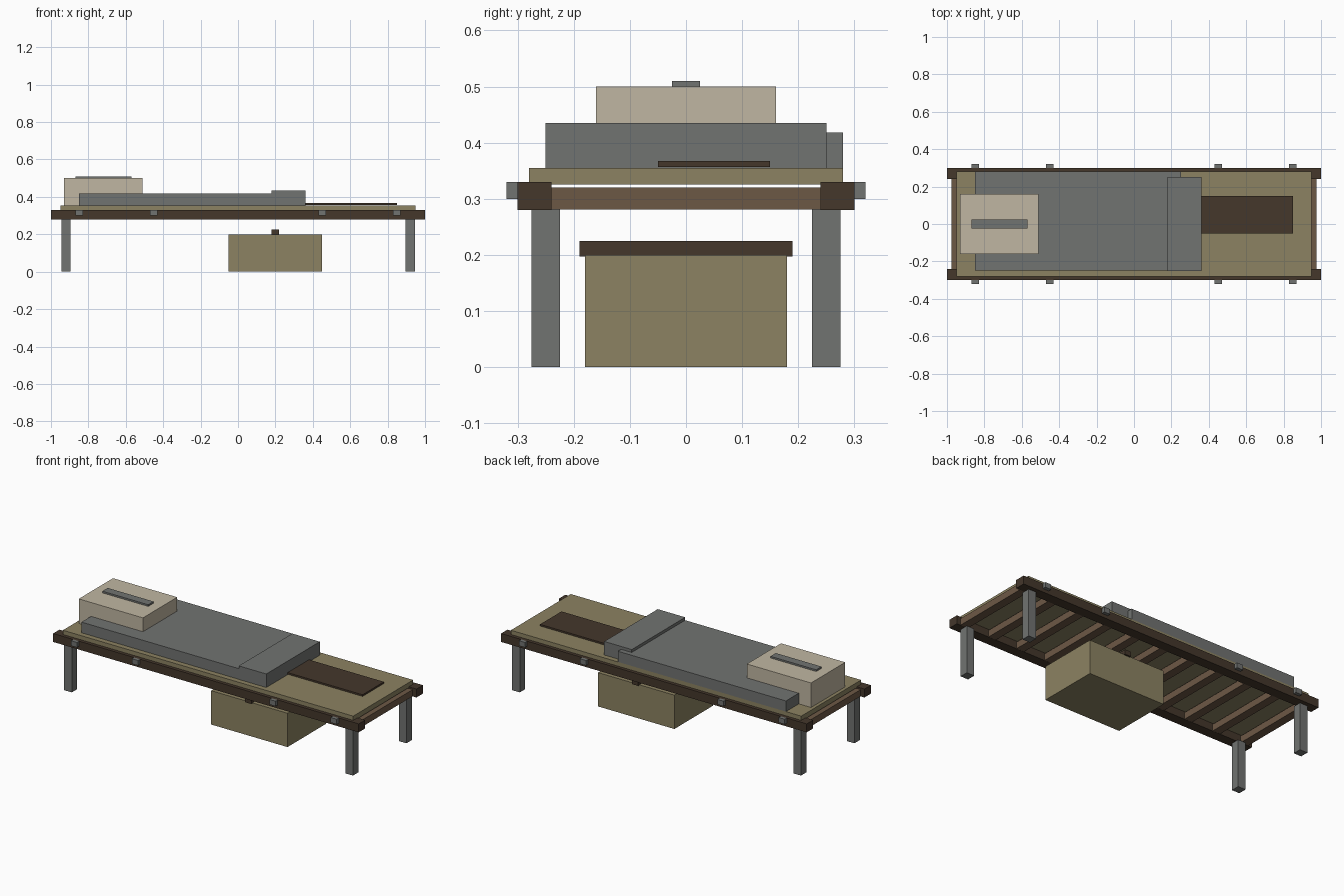
import bpy
import bmesh
from mathutils import Vector

cube = bpy.data.objects.get("Cube")
if cube:
    bpy.data.objects.remove(cube, do_unlink=True)


def material(name, rgb):
    mat = bpy.data.materials.new(name)
    mat.use_nodes = True
    mat.diffuse_color = (*rgb, 1)
    mat.node_tree.nodes["Principled BSDF"].inputs["Base Color"].default_value = (*rgb, 1)
    return mat


grey = material("worn_grey", (0.165, 0.172, 0.165))
khaki = material("khaki", (0.262, 0.224, 0.122))
beige = material("pale_linen", (0.53, 0.47, 0.36))
dark = material("dark_wood", (0.058, 0.038, 0.024))
brown = material("brown_wood", (0.152, 0.098, 0.06))


def box(name, mat, x, y, z):
    """Box given by its (min, max) range on each axis."""
    low, high = (Vector(c) for c in zip(x, y, z))
    centre, size = (low + high) / 2, high - low
    bm = bmesh.new()
    bmesh.ops.create_cube(bm, size=1)
    bmesh.ops.scale(bm, vec=size, verts=bm.verts)
    mesh = bpy.data.meshes.new(name)
    bm.to_mesh(mesh)
    bm.free()
    mesh.materials.append(mat)
    obj = bpy.data.objects.new(name, mesh)
    obj.location = centre
    bpy.context.collection.objects.link(obj)
    return obj


def around(centre, width):
    return (centre - width / 2, centre + width / 2)


# Frame: side rails, legs and bolts on both sides
for side, label in ((-1, "right"), (1, "left")):
    box(f"side_rail_{label}", dark, (-1, 1), around(side * 0.27, 0.06), (0.28, 0.33))
    for x in (-0.92, 0.92):
        box(f"leg_{label}", grey, around(x, 0.05), around(side * 0.25, 0.05), (0, 0.281))
    for x in (-0.85, -0.45, 0.45, 0.85):
        box(f"bolt_{label}", grey, around(x, 0.04), around(side * 0.305, 0.03), (0.30, 0.33))

# Cross slats
for i in range(11):
    box("slat", brown, around(-0.95 + 0.19 * i, 0.05), (-0.299, 0.299), (0.2805, 0.32))

# Bedding
box("mattress", khaki, (-0.95, 0.95), (-0.28, 0.28), (0.325, 0.355))
box("blanket", grey, (-0.85, 0.25), (-0.249, 0.28), (0.354, 0.418))
box("blanket_fold", grey, (0.18, 0.36), (-0.25, 0.25), (0.354, 0.435))
box("pillow", beige, (-0.93, -0.51), (-0.16, 0.16), (0.354, 0.50))
box("pillow_strip", grey, (-0.87, -0.57), (-0.025, 0.025), (0.50, 0.51))
box("dark_patch", dark, (0.35, 0.85), (-0.05, 0.15), (0.357, 0.367))

# Storage box below the bed
box("storage_box", khaki, (-0.05, 0.45), (-0.18, 0.18), (0, 0.20))
box("box_strap", dark, (0.18, 0.22), (-0.19, 0.19), (0.197, 0.225))
